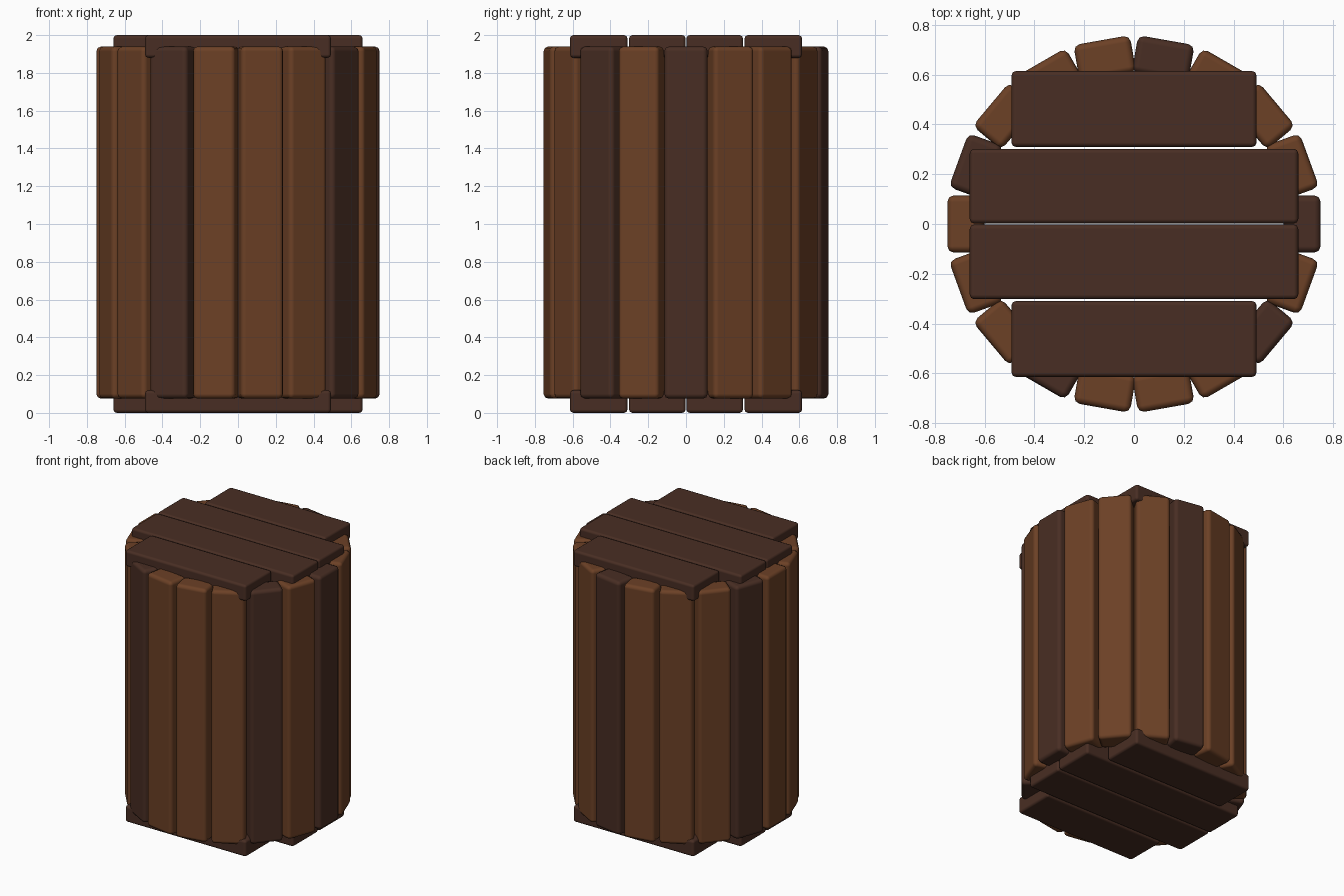
import bpy
import math

cube = bpy.data.objects.get("Cube")
if cube:
    bpy.data.objects.remove(cube, do_unlink=True)


def make_material(name, colour):
    mat = bpy.data.materials.new(name)
    mat.use_nodes = True
    mat.diffuse_color = (*colour, 1)
    bsdf = mat.node_tree.nodes["Principled BSDF"]
    bsdf.inputs["Base Color"].default_value = (*colour, 1)
    bsdf.inputs["Roughness"].default_value = 0.8
    return mat


brown_wood = make_material("brown wood", (0.150, 0.052, 0.019))
dark_wood = make_material("dark wood", (0.066, 0.027, 0.017))


def board(name, size, location, mat, turn=0.0, bevel=0.02):
    """A rounded wooden board, turned about the vertical axis."""
    bpy.ops.mesh.primitive_cube_add(size=1, location=location, rotation=(0, 0, turn))
    obj = bpy.context.object
    obj.name = name
    obj.scale = size
    bpy.ops.object.transform_apply(location=False, rotation=False, scale=True)
    obj.data.materials.append(mat)
    rounding = obj.modifiers.new("rounded edges", "BEVEL")
    rounding.width = bevel
    rounding.segments = 2
    rounding.harden_normals = True
    bpy.ops.object.shade_smooth()
    return obj


# Ring of upright staves, every fourth one dark
STAVES = 18
OUTER, THICK, WIDTH = 0.75, 0.15, 0.23
BOTTOM, TOP = 0.075, 1.94
for i in range(STAVES):
    angle = math.tau * i / STAVES
    radius = OUTER - THICK / 2
    board(f"stave_{i + 1}", (THICK, WIDTH, TOP - BOTTOM),
          (radius * math.cos(angle), radius * math.sin(angle), (TOP + BOTTOM) / 2),
          dark_wood if i % 4 == 0 else brown_wood, angle, 0.026)

# Four planks closing each end, the outer two shorter
PLANK_HEIGHT = 0.12
for end, z in (("lid", 2 - PLANK_HEIGHT / 2), ("base", PLANK_HEIGHT / 2)):
    for side, sign in (("front", -1), ("back", 1)):
        board(f"{end}_{side}_inner_plank", (1.32, 0.3, PLANK_HEIGHT),
              (0, sign * 0.152, z), dark_wood, bevel=0.018)
        board(f"{end}_{side}_outer_plank", (0.985, 0.305, PLANK_HEIGHT),
              (0, sign * 0.462, z), dark_wood, bevel=0.018)
